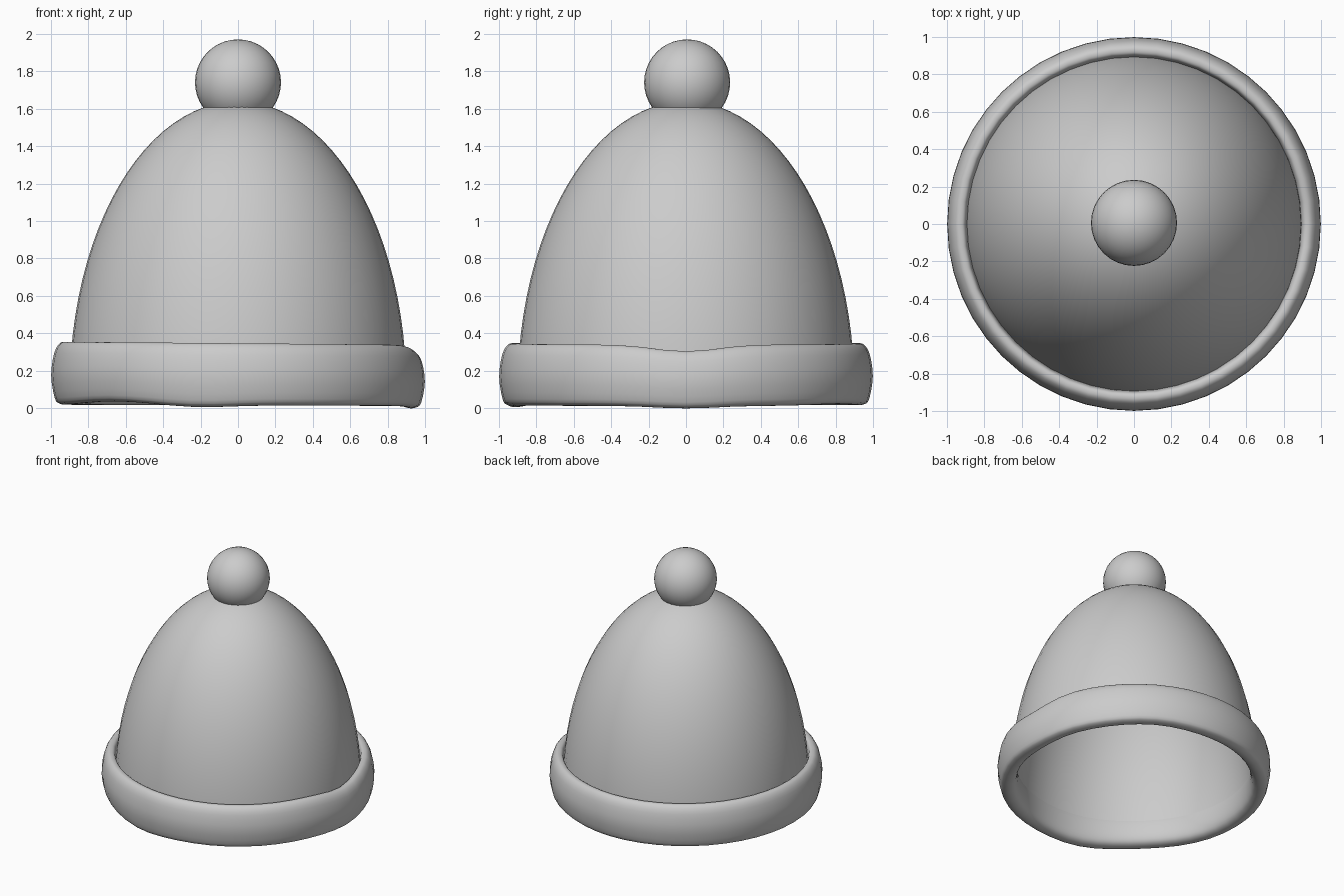
import bpy, bmesh, math

if "Cube" in bpy.data.objects:
    bpy.data.objects.remove(bpy.data.objects["Cube"])

SEG = 48


def smooth_path(pts, closed=False, steps=3):
    """Catmull-Rom subdivision of a short profile."""
    n, out = len(pts), []
    for i in range(n if closed else n - 1):
        idx = [i - 1, i, i + 1, i + 2]
        p = [pts[k % n] if closed else pts[max(0, min(n - 1, k))] for k in idx]
        for s in range(steps):
            t = s / steps
            out.append(tuple(0.5 * (2 * b + (c - a) * t + (2*a - 5*b + 4*c - d) * t * t
                             + (3*b - a - 3*c + d) * t ** 3) for a, b, c, d in zip(*p)))
    if not closed:
        out.append(pts[-1])
    return out


def lathe(name, profile, closed=False, wave=None):
    bm = bmesh.new()
    rings = []
    for r, z in profile:
        if r < 1e-4:
            rings.append([bm.verts.new((0, 0, z))] * SEG)
            continue
        ring = []
        for i in range(SEG):
            a = 2 * math.pi * i / SEG
            dz = wave(a, z) if wave else 0
            ring.append(bm.verts.new((r * math.cos(a), r * math.sin(a), z + dz)))
        rings.append(ring)
    n = len(rings)
    for k in range(n if closed else n - 1):
        lo, hi = rings[k], rings[(k + 1) % n]
        for i in range(SEG):
            j = (i + 1) % SEG
            face = list(dict.fromkeys((lo[i], lo[j], hi[j], hi[i])))
            bm.faces.new(face)
    bmesh.ops.recalc_face_normals(bm, faces=bm.faces)
    me = bpy.data.meshes.new(name)
    bm.to_mesh(me)
    bm.free()
    me.shade_smooth()
    ob = bpy.data.objects.new(name, me)
    bpy.context.collection.objects.link(ob)
    return ob


# Knitted crown: half-ellipse shell, open underneath
def half_ellipse(r, h, n=24):
    return [(r * math.cos(math.pi / 2 * k / n), 0.1 + h * math.sin(math.pi / 2 * k / n))
            for k in range(n + 1)]


outer, inner = half_ellipse(0.9, 1.54), half_ellipse(0.866, 1.506)
lathe("crown", outer + inner[-2::-1], closed=True)


# Rolled cuff with a slightly uneven edge
def bump(a, centre, width):
    d = (a - math.radians(centre) + math.pi) % (2 * math.pi) - math.pi
    return math.exp(-(d / width) ** 2)


def cuff_wave(a, z):
    top = max(0, min(1, z / 0.34))
    upper = -0.035 * bump(a, 0, 0.25) - 0.008 * math.cos(a)
    lower = (0.02 * bump(a, 225, 0.35) - 0.012 * bump(a, 257, 0.25)
             - 0.012 * bump(a, 0, 0.25) + 0.01 * bump(a, 60, 0.3) - 0.003 * math.cos(a))
    return top * upper + (1 - top) * lower


cuff = [(0.857, 0.09), (0.875, 0.037), (0.912, 0.016), (0.953, 0.02), (0.98, 0.05),
        (0.999, 0.17), (0.983, 0.285), (0.955, 0.336), (0.925, 0.346), (0.902, 0.33),
        (0.89, 0.27), (0.868, 0.23), (0.857, 0.17)]
lathe("cuff", smooth_path(cuff, closed=True), closed=True, wave=cuff_wave)

# Bobble on top
bpy.ops.mesh.primitive_uv_sphere_add(segments=32, ring_count=20, radius=0.23,
                                     location=(0, 0.006, 1.741))
bobble = bpy.context.object
bobble.name = "bobble"
bpy.ops.object.shade_smooth()
